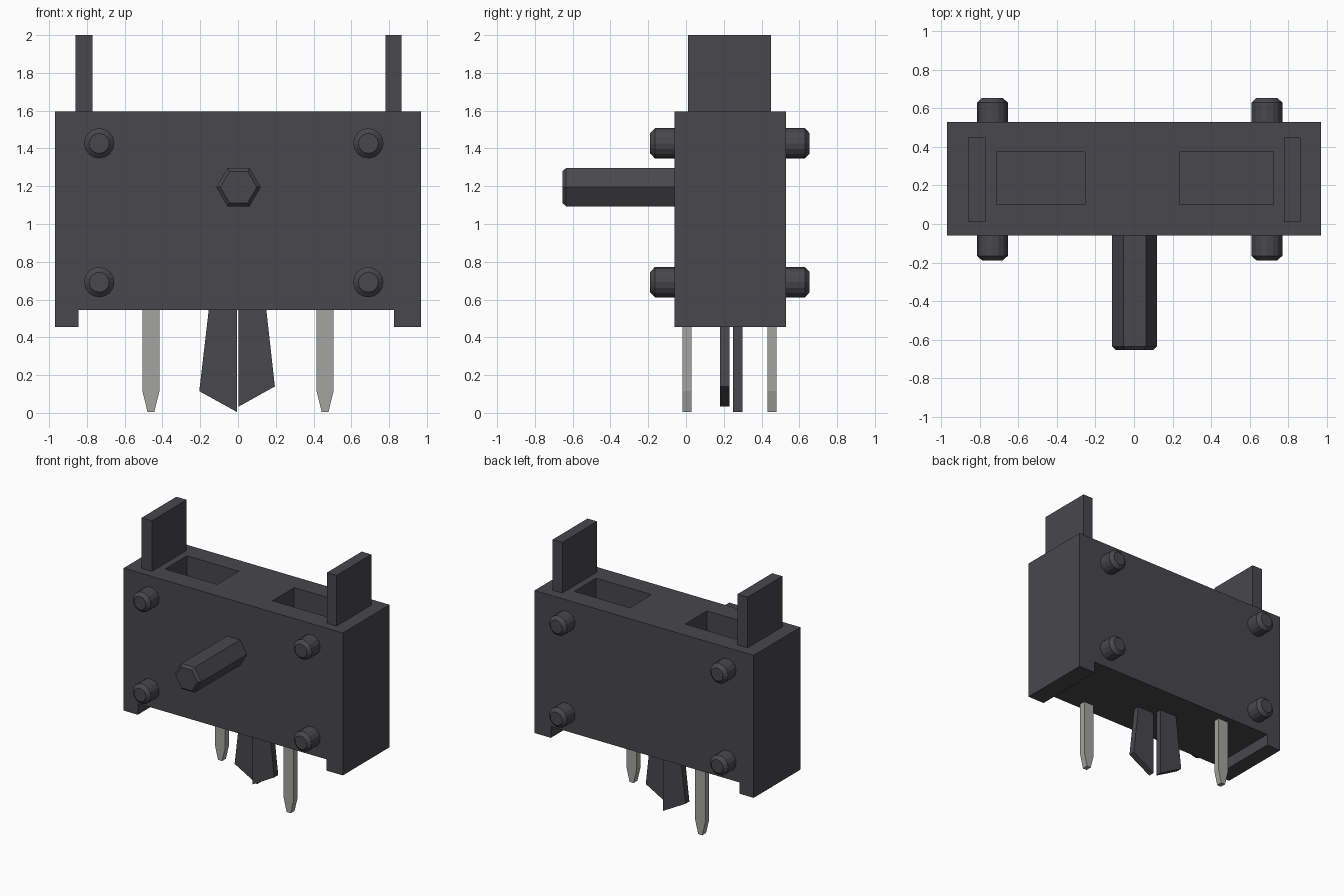
import bpy, bmesh, math
from mathutils import Matrix, Vector

cube = bpy.data.objects.get("Cube")
if cube:
    bpy.data.objects.remove(cube, do_unlink=True)


def material(name, rgb, metallic=0.0):
    m = bpy.data.materials.new(name)
    m.diffuse_color = (*rgb, 1)
    m.use_nodes = True
    m.node_tree.nodes["Principled BSDF"].inputs["Base Color"].default_value = (*rgb, 1)
    return m


PLASTIC = material("dark grey plastic", (0.065, 0.063, 0.072))
METAL = material("pale grey metal", (0.37, 0.37, 0.36))


def finish(name, bm, mat):
    bmesh.ops.recalc_face_normals(bm, faces=bm.faces)
    mesh = bpy.data.meshes.new(name)
    bm.to_mesh(mesh)
    bm.free()
    mesh.materials.append(mat)
    ob = bpy.data.objects.new(name, mesh)
    bpy.context.collection.objects.link(ob)
    return ob


def plate(name, outline, y0, y1, mat=PLASTIC):
    """Extrude an (x, z) outline from y0 to y1."""
    bm = bmesh.new()
    face = bm.faces.new([bm.verts.new((x, y0, z)) for x, z in outline])
    ext = bmesh.ops.extrude_face_region(bm, geom=[face])["geom"]
    bmesh.ops.translate(bm, vec=(0, y1 - y0, 0),
                        verts=[v for v in ext if isinstance(v, bmesh.types.BMVert)])
    return finish(name, bm, mat)


def block(name, x0, x1, y0, y1, z0, z1):
    return plate(name, [(x0, z0), (x1, z0), (x1, z1), (x0, z1)], y0, y1)


def rod(name, x, z, y0, y1, radius, sides, turn, tip, chamfer):
    """Prism along y, from its root y0 to a chamfered tip at y1."""
    bm = bmesh.new()
    inner = y1 - math.copysign(chamfer, y1 - y0)
    rings = []
    for y, r in ((y0, radius), (inner, radius), (y1, tip)):
        rings.append([bm.verts.new((x + r * math.cos(a), y, z + r * math.sin(a)))
                      for a in (turn + math.tau * i / sides for i in range(sides))])
    for a, b in zip(rings, rings[1:]):
        for i in range(sides):
            j = (i + 1) % sides
            bm.faces.new((a[i], a[j], b[j], b[i]))
    bm.faces.new(rings[0])
    bm.faces.new(rings[-1])
    return finish(name, bm, PLASTIC)


# Housing with a shallow full-depth recess underneath
FRONT, BACK = -0.06, 0.53
body = plate("housing", [(-0.97, 0.455), (-0.845, 0.455), (-0.845, 0.545), (0.825, 0.545),
                         (0.825, 0.455), (0.97, 0.455), (0.97, 1.595), (-0.97, 1.595)],
             FRONT, BACK)

# Two rectangular pockets in the top
for x0, x1 in ((-0.715, -0.255), (0.235, 0.725)):
    cutter = block("pocket_cutter", x0, x1, 0.10, 0.375, 1.15, 1.75)
    cutter.hide_render = True
    mod = body.modifiers.new("pocket", "BOOLEAN")
    mod.operation, mod.solver, mod.object = "DIFFERENCE", "EXACT", cutter
    bpy.context.view_layer.objects.active = body
    bpy.ops.object.modifier_apply(modifier=mod.name)
    bpy.data.objects.remove(cutter, do_unlink=True)

# Upright end tabs
block("right_tab", -0.86, -0.77, 0.01, 0.45, 1.595, 2.0)
block("left_tab", 0.78, 0.865, 0.01, 0.45, 1.595, 2.0)

# Four corner studs on the front and back
for side, x in (("right", -0.735), ("left", 0.69)):
    for level, z in (("upper", 1.427), ("lower", 0.692)):
        for face, y0, y1 in (("front", FRONT, -0.19), ("back", BACK, 0.655)):
            rod(f"{face}_{level}_{side}_stud", x, z, y0, y1, 0.08, 16, 0, 0.053, 0.025)

# Hexagonal shaft at the front
rod("hex_shaft", 0.003, 1.195, FRONT, -0.655, 0.117, 6, 0, 0.096, 0.02)


# Metal contact pins with tapered tips
def pin(name, x, y):
    half = [(0.045, 0.545), (0.045, 0.115), (0.018, 0.005)]
    outline = [(x + w, z) for w, z in half] + [(x - w, z) for w, z in reversed(half)]
    plate(name, outline, y - 0.024, y + 0.024, METAL)


pin("right_pin", -0.461, 0.455)
pin("left_pin", 0.461, 0.006)

# Pair of offset snap-in barbs
plate("right_barb", [(-0.155, 0.545), (-0.006, 0.545), (-0.006, 0.005), (-0.205, 0.115)], 0.25, 0.30)
plate("left_barb", [(0.003, 0.545), (0.15, 0.545), (0.195, 0.14), (0.003, 0.033)], 0.18, 0.23)
